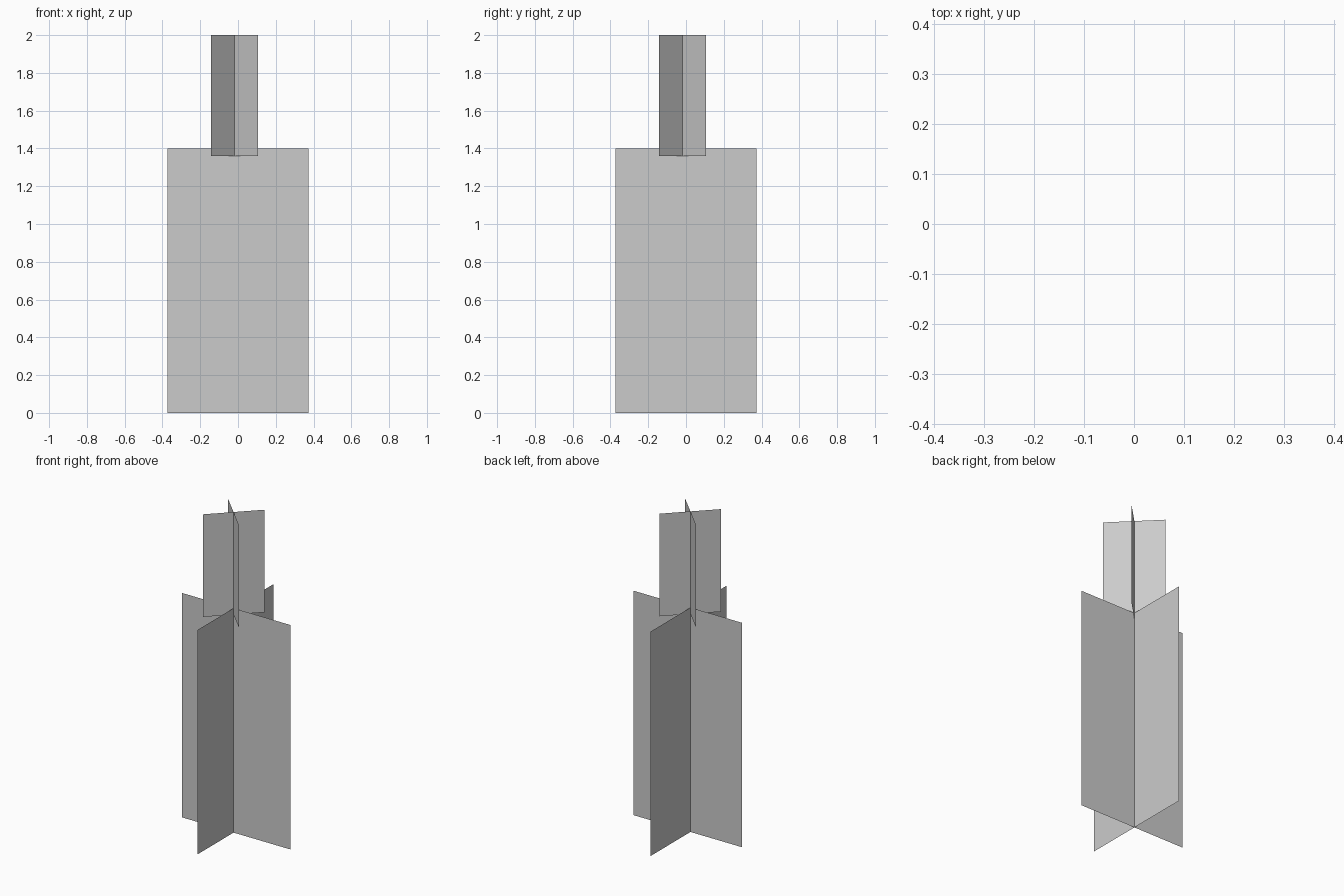
import bpy, math
from mathutils import Vector

if "Cube" in bpy.data.objects:
    bpy.data.objects.remove(bpy.data.objects["Cube"])

AXIS = -0.018  # the shared crossing line sits slightly off centre in x and y


def card(name, centre, half_width, z0, z1, angle):
    """Vertical flat card through centre, turned by angle about z."""
    d = Vector((math.cos(angle), math.sin(angle), 0)) * half_width
    c = Vector((centre[0], centre[1], 0))
    low, high = Vector((0, 0, z0)), Vector((0, 0, z1))
    mesh = bpy.data.meshes.new(name)
    mesh.from_pydata([c - d + low, c + d + low, c + d + high, c - d + high],
                     [], [(0, 1, 2, 3)])
    obj = bpy.data.objects.new(name, mesh)
    bpy.context.collection.objects.link(obj)
    return obj


# Large lower cross, aligned to the axes
card("lower_card_across", (0, AXIS), 0.374, 0, 1.4, 0)
card("lower_card_deep", (AXIS, 0), 0.374, 0, 1.4, math.pi / 2)

# Small upper cross, turned 45 degrees
for i, turn in enumerate((45, -45)):
    card(f"upper_card_{i + 1}", (AXIS, AXIS), 0.125 * math.sqrt(2),
         1.36, 2.0, math.radians(turn))
